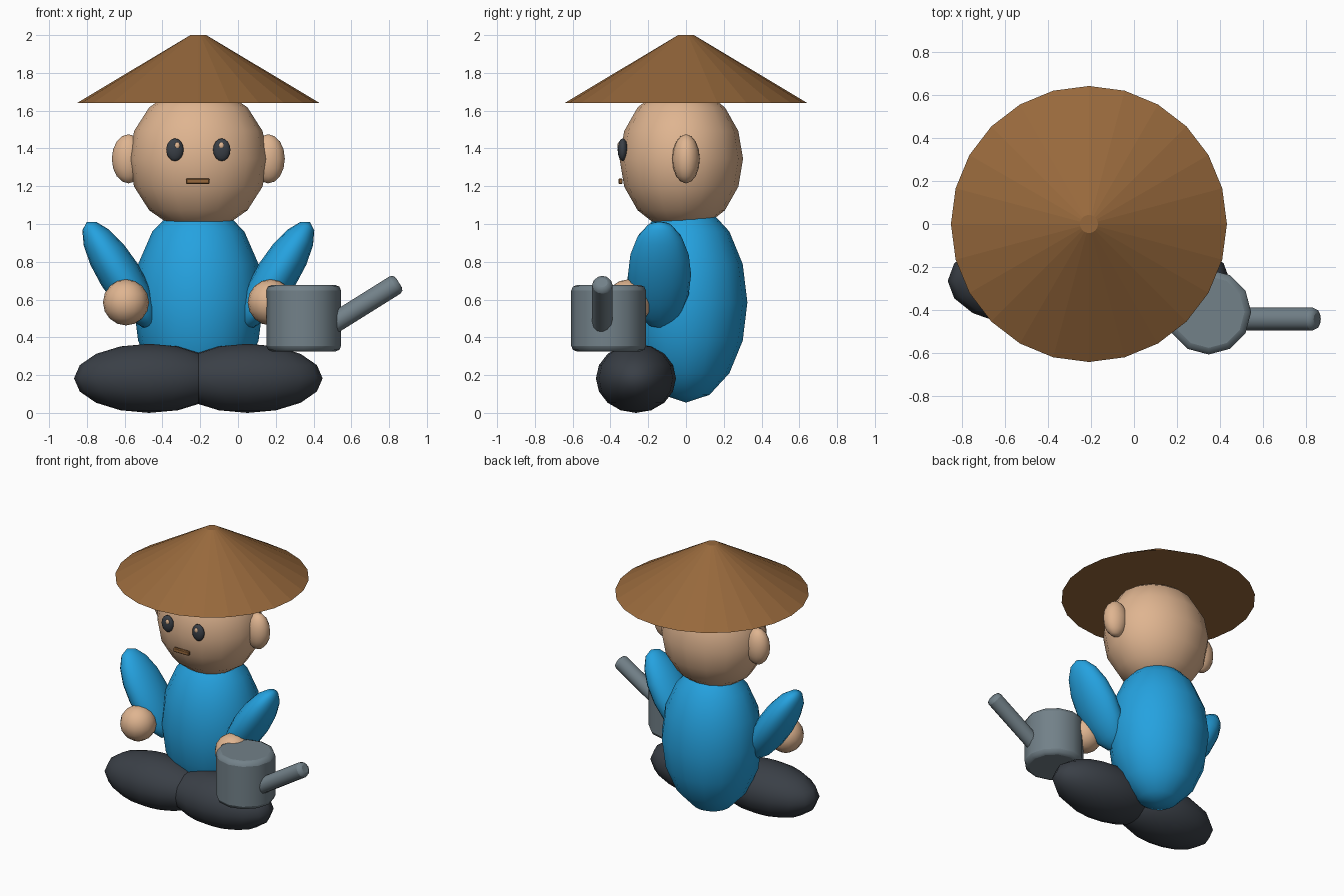
import bpy, math
from mathutils import Vector

if "Cube" in bpy.data.objects:
    bpy.data.objects.remove(bpy.data.objects["Cube"])

CX = -0.21  # centre line of the figure


def material(name, rgb):
    m = bpy.data.materials.new(name)
    m.diffuse_color = (*rgb, 1)
    m.use_nodes = True
    m.node_tree.nodes["Principled BSDF"].inputs["Base Color"].default_value = m.diffuse_color
    return m


STRAW = material("straw brown", (0.31, 0.14, 0.045))
SKIN = material("skin", (0.74, 0.46, 0.28))
BLUE = material("shirt blue", (0.018, 0.36, 0.74))
DARK = material("charcoal", (0.042, 0.050, 0.062))
STEEL = material("steel grey", (0.17, 0.22, 0.25))


def finish(name, mat, smooth=True, angle=40):
    ob = bpy.context.object
    ob.name = name
    ob.data.materials.append(mat)
    if smooth:
        bpy.ops.object.shade_smooth_by_angle(angle=math.radians(angle))
    return ob


def ellipsoid(name, mat, loc, radii, tilt=0.0, segments=16, rings=8):
    bpy.ops.mesh.primitive_uv_sphere_add(segments=segments, ring_count=rings, radius=1,
                                         location=loc, rotation=(0, tilt, 0))
    bpy.context.object.scale = radii
    return finish(name, mat, angle=60)


def bevel(ob, width, segments=2):
    b = ob.modifiers.new("rounded rim", "BEVEL")
    b.width, b.segments = width, segments
    b.limit_method, b.angle_limit = "ANGLE", math.radians(50)


def tube(name, mat, start, end, radius, sides, rim):
    a, b = Vector(start), Vector(end)
    bpy.ops.mesh.primitive_cylinder_add(vertices=sides, radius=radius, depth=(b - a).length,
                                        location=(a + b) / 2,
                                        rotation=(b - a).to_track_quat("Z", "Y").to_euler())
    ob = finish(name, mat)
    bevel(ob, rim)
    return ob


# Torso and head
ellipsoid("torso", BLUE, (CX, 0, 0.585), (0.345, 0.325, 0.53))
ellipsoid("head", SKIN, (CX, -0.025, 1.345), (0.368, 0.327, 0.385))

# Cone hat
bpy.ops.mesh.primitive_cone_add(vertices=24, radius1=0.643, radius2=0.042, depth=0.36,
                                location=(CX, 0, 1.82))
finish("cone_hat", STRAW, smooth=False)

# Paired parts mirrored about the centre line
for side, label in ((-1, "left"), (1, "right")):
    ellipsoid(label + "_ear", SKIN, (CX + side * 0.37, 0, 1.345), (0.088, 0.073, 0.13))
    ellipsoid(label + "_eye", DARK, (CX + side * 0.124, -0.335, 1.393), (0.046, 0.027, 0.06))
    ellipsoid(label + "_eye_glint", SKIN, (CX + side * 0.117 + 0.005, -0.354, 1.415),
              (0.015, 0.010, 0.018), segments=8, rings=6)
    ellipsoid(label + "_arm", BLUE, (CX + side * 0.417, -0.14, 0.732), (0.112, 0.167, 0.328),
              tilt=side * math.radians(32))
    ellipsoid(label + "_hand", SKIN, (CX + side * 0.383, -0.305, 0.585), (0.122, 0.122, 0.122))
    ellipsoid(label + "_leg", DARK, (CX + side * 0.26, -0.265, 0.183), (0.398, 0.212, 0.183))

# Mouth
bpy.ops.mesh.primitive_cube_add(size=1, location=(CX - 0.003, -0.346, 1.226))
bpy.context.object.scale = (0.126, 0.022, 0.03)
bpy.ops.object.transform_apply(location=False, rotation=False, scale=True)
bevel(finish("mouth", STRAW, smooth=False), 0.005, 1)

# Watering can
tube("can_body", STEEL, (0.348, -0.41, 0.325), (0.348, -0.41, 0.677), 0.198, 12, 0.03)
tube("can_spout", STEEL, (0.42, -0.443, 0.42), (0.852, -0.443, 0.69), 0.054, 12, 0.025)
